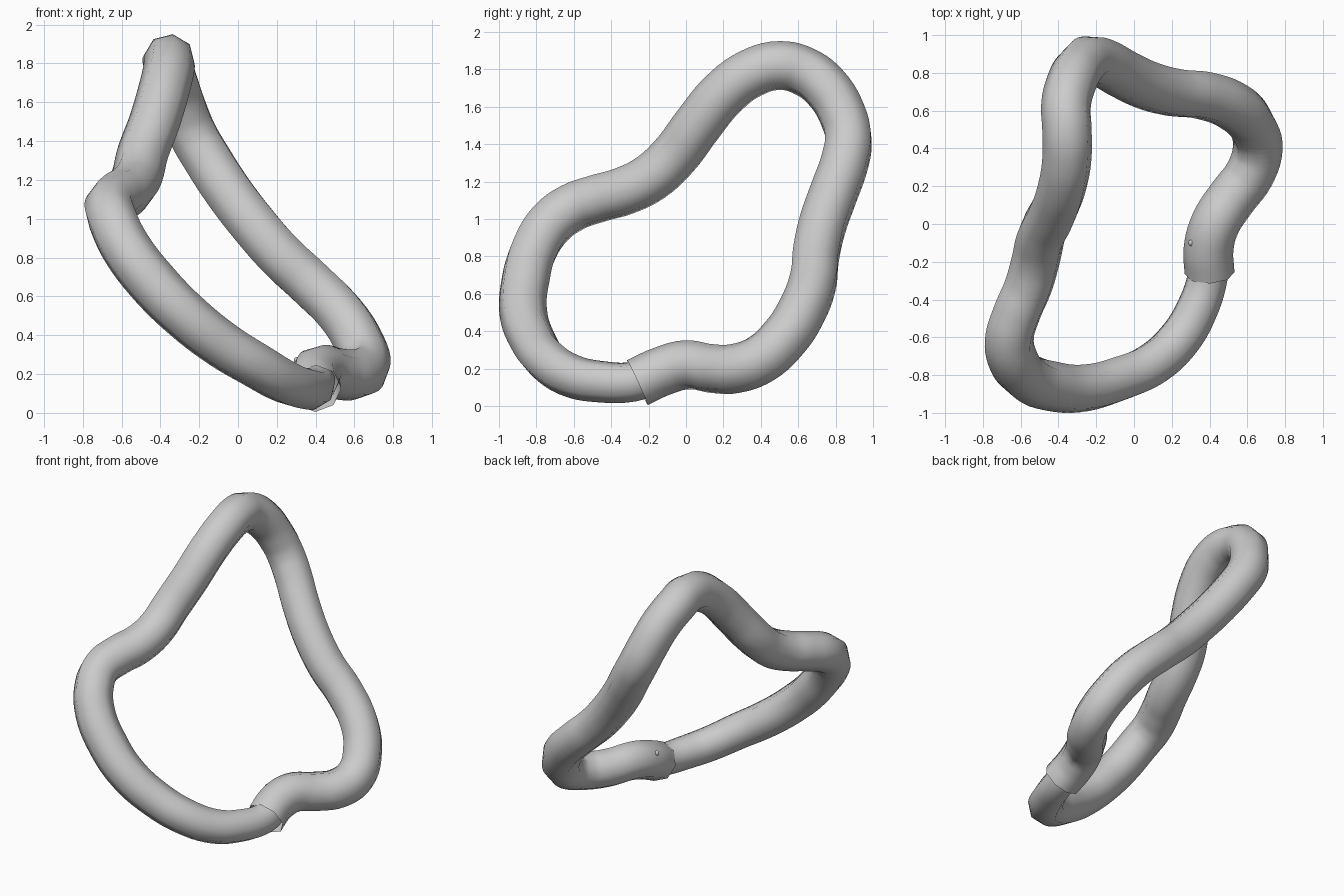
import bpy

# Centre line of the ring, from the open mouth round to the tail tip inside it
PATH = [
    (0.40, -0.26, 0.125), (0.395, -0.13, 0.185), (0.43, 0.00, 0.22),
    (0.52, 0.14, 0.20), (0.61, 0.26, 0.20), (0.655, 0.40, 0.25),
    (0.62, 0.53, 0.37), (0.53, 0.62, 0.51), (0.37, 0.68, 0.67),
    (0.22, 0.695, 0.81), (0.08, 0.73, 0.97), (-0.05, 0.79, 1.14),
    (-0.16, 0.85, 1.31), (-0.23, 0.868, 1.43), (-0.28, 0.84, 1.55),
    (-0.33, 0.75, 1.70), (-0.36, 0.63, 1.79), (-0.355, 0.50, 1.82),
    (-0.355, 0.35, 1.78), (-0.38, 0.20, 1.67), (-0.43, 0.06, 1.50),
    (-0.49, -0.06, 1.34), (-0.52, -0.19, 1.22), (-0.56, -0.33, 1.15),
    (-0.62, -0.47, 1.11), (-0.66, -0.61, 1.06), (-0.64, -0.72, 0.98),
    (-0.57, -0.81, 0.84), (-0.43, -0.86, 0.66), (-0.27, -0.87, 0.50),
    (-0.08, -0.82, 0.35), (0.10, -0.74, 0.24), (0.24, -0.61, 0.16),
    (0.33, -0.46, 0.13), (0.39, -0.28, 0.13), (0.40, -0.16, 0.17),
]

# Octagonal tube body swept along the path, tapering towards the tail
curve = bpy.data.curves.new("ring_body", "CURVE")
curve.dimensions = "3D"
curve.resolution_u = 5
curve.bevel_depth = 0.132
curve.bevel_resolution = 2
spline = curve.splines.new("BEZIER")
spline.bezier_points.add(len(PATH) - 1)
last = len(PATH) - 1
for i, (bp, co) in enumerate(zip(spline.bezier_points, PATH)):
    bp.co = co
    bp.handle_left_type = bp.handle_right_type = "AUTO"
    taper = max(0.0, (i - 28) / (last - 28))
    bp.radius = 1.0 - 0.22 * taper
body = bpy.data.objects.new("ring_body", curve)
bpy.context.collection.objects.link(body)
bpy.context.view_layer.objects.active = body
body.select_set(True)
bpy.ops.object.convert(target="MESH")
bpy.ops.object.shade_smooth()

# Small eye bead on the head end
bpy.ops.mesh.primitive_uv_sphere_add(segments=12, ring_count=8, radius=0.018,
                                     location=(0.305, -0.10, 0.27))
bpy.context.object.name = "eye"
bpy.ops.object.shade_smooth()
